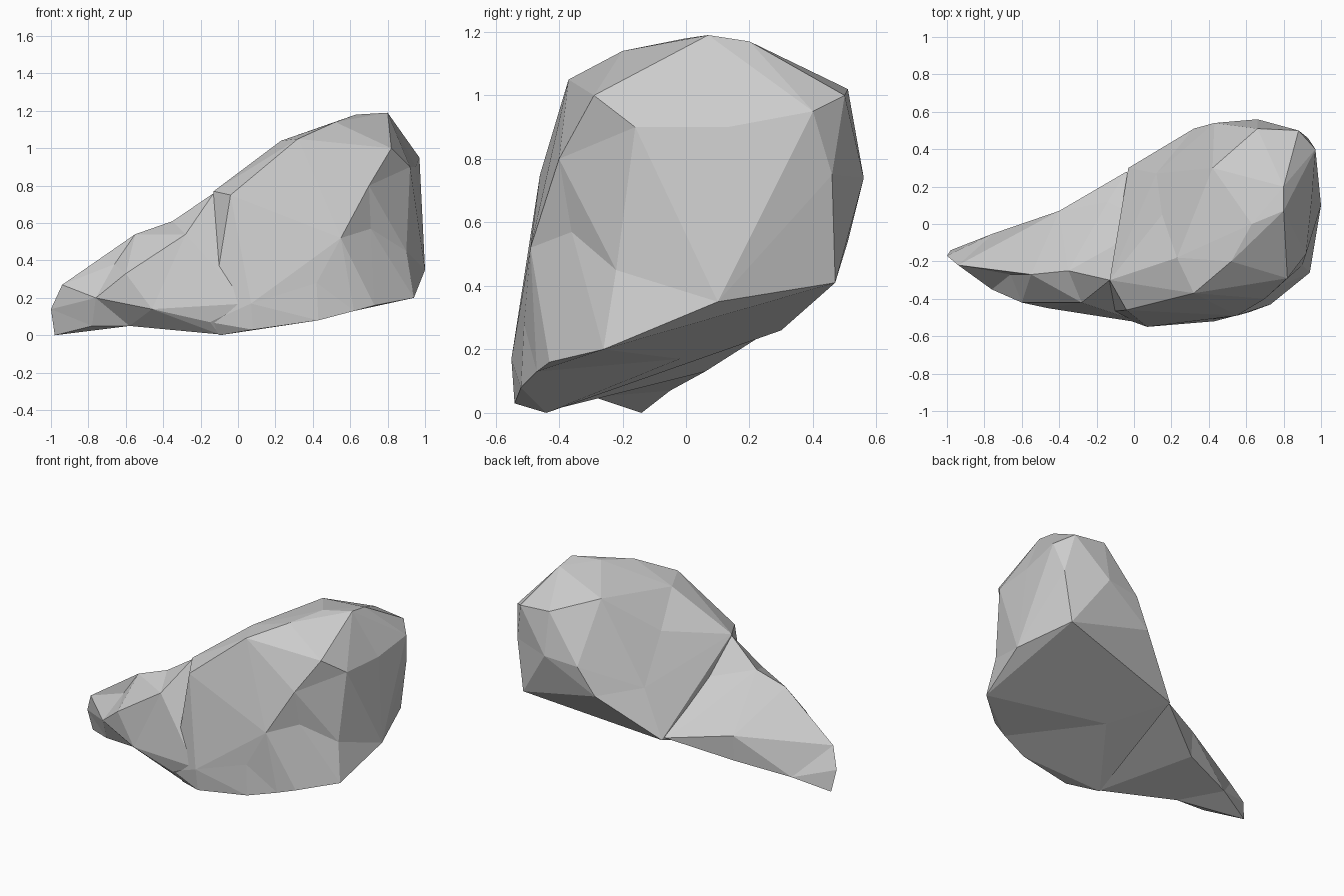
import bpy, bmesh
from mathutils import Vector

if "Cube" in bpy.data.objects:
    bpy.data.objects.remove(bpy.data.objects["Cube"])


def chunk(name, points, centre, wrap):
    """Faceted stone skin through corner points. Points are wrapped in a rounded
    form first, then moved to their true place, so shallow hollows survive."""
    c = Vector(centre)
    bm = bmesh.new()
    true = {}
    for p in points:
        d = Vector(p) - c
        v = bm.verts.new(d.normalized() * d.length ** wrap)
        true[v] = Vector(p)
    hull = bmesh.ops.convex_hull(bm, input=bm.verts[:])
    loose = {v for v in hull["geom_interior"] + hull["geom_unused"]
             if isinstance(v, bmesh.types.BMVert)}
    for v, p in true.items():
        v.co = p
    bmesh.ops.delete(bm, geom=list(loose), context="VERTS")
    bmesh.ops.recalc_face_normals(bm, faces=bm.faces[:])
    mesh = bpy.data.meshes.new(name)
    bm.to_mesh(mesh)
    bm.free()
    obj = bpy.data.objects.new(name, mesh)
    bpy.context.collection.objects.link(obj)
    return obj


# Tall main mass: crest, right end, front wall with hollow, back wall
crest = [(-.04, -.46, .75), (-.13, -.3, .77), (.32, -.37, 1.05), (.23, -.18, 1.04),
         (.42, .3, 1.09), (.52, -.2, 1.14), (.63, 0, 1.18), (.8, .07, 1.19),
         (.8, .2, 1.17), (.66, .51, 1.02), (.88, .5, 1.0), (.82, -.29, 1.0),
         (.15, .05, .85)]
right_end = [(.97, .4, .95), (.95, .13, .9), (.92, -.16, .9), (1, .1, .35),
             (.94, -.26, .2), (.93, .46, .75), (.88, .47, .41), (.9, -.22, .45)]
front_wall = [(.07, -.55, .17), (.08, -.54, .03), (.42, -.51, .28), (.55, -.49, .52),
              (.43, -.52, .08), (.62, -.47, .13), (.73, -.43, .16), (.71, -.36, .57),
              (.7, -.4, .8)]
back_wall = [(.66, .56, .74), (.43, .54, .72), (.32, .51, .54), (.12, .27, .56),
             (-.03, .3, .26), (-.15, -.47, .07), (-.1, -.44, 0), (.2, -.02, .17)]
rock = chunk("rock", crest + right_end + front_wall + back_wall, (.4, 0, .55), .4)

# Low shoulder running out into a thin tail on the left
shoulder = [(-.55, -.27, .54), (-.35, -.25, .61), (-.28, -.42, .54), (-.13, -.3, .76),
            (-.6, -.42, .33), (-.46, -.45, .14), (-.58, -.29, .05), (-.15, -.48, .07),
            (-.1, -.44, .005), (-.4, .07, .3), (-.4, .06, .13), (-.04, .28, .27),
            (.05, -.53, .17), (.1, 0, .5), (-.14, .12, .36)]
tail = [(-.98, -.14, 0), (-1, -.17, .14), (-.94, -.22, .27), (-.66, -.27, .38),
        (-.76, -.35, .2), (-.78, -.28, .05), (-.75, -.05, .07)]
lower = chunk("tail", shoulder + tail, (-.48, -.2, .25), .1)

# Fuse the pieces into one stone
mod = rock.modifiers.new("fuse", "BOOLEAN")
mod.operation = "UNION"
mod.solver = "EXACT"
mod.object = lower
bpy.context.view_layer.objects.active = rock
bpy.ops.object.modifier_apply(modifier=mod.name)
bpy.data.objects.remove(lower)
